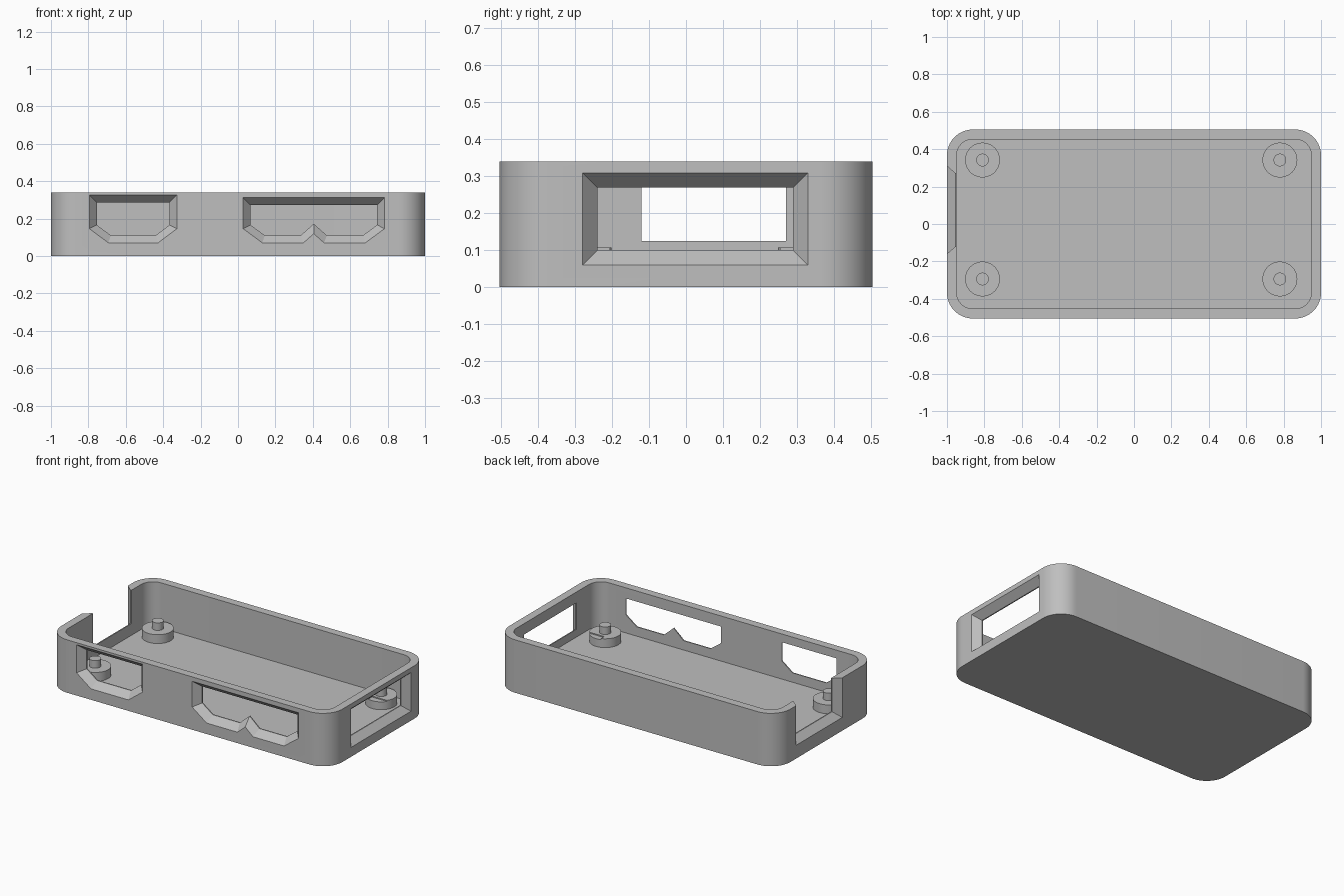
import bpy, bmesh, math
from mathutils import Vector

cube = bpy.data.objects.get("Cube")
if cube:
    bpy.data.objects.remove(cube, do_unlink=True)

grey = bpy.data.materials.new("plain grey")
grey.use_nodes = True
colour = (0.52, 0.52, 0.52, 1)
grey.diffuse_color = colour
grey.node_tree.nodes["Principled BSDF"].inputs["Base Color"].default_value = colour


def loft(name, rings):
    """Closed solid through rings of equal point count."""
    bm = bmesh.new()
    loops = [[bm.verts.new(p) for p in ring] for ring in rings]
    n = len(loops[0])
    for a, b in zip(loops, loops[1:]):
        for i in range(n):
            j = (i + 1) % n
            bm.faces.new((a[i], a[j], b[j], b[i]))
    bm.faces.new(loops[0])
    bm.faces.new(loops[-1])
    bmesh.ops.recalc_face_normals(bm, faces=bm.faces)
    mesh = bpy.data.meshes.new(name)
    bm.to_mesh(mesh)
    bm.free()
    obj = bpy.data.objects.new(name, mesh)
    bpy.context.collection.objects.link(obj)
    mesh.materials.append(grey)
    return obj


def rounded(hx, hy, r, z, seg=14):
    pts = []
    for k, (sx, sy) in enumerate(((1, 1), (-1, 1), (-1, -1), (1, -1))):
        for i in range(seg + 1):
            a = math.pi / 2 * (k + i / seg)
            pts.append((sx * (hx - r) + r * math.cos(a),
                        sy * (hy - r) + r * math.sin(a), z))
    return pts


def circle(x, y, r, z, seg=48):
    steps = [2 * math.pi * i / seg for i in range(seg)]
    return [(x + r * math.cos(a), y + r * math.sin(a), z) for a in steps]


def outset(pts, t):
    """Offset a counter-clockwise outline outward with mitred corners."""
    result = []
    for i, p in enumerate(pts):
        p, prev, nxt = Vector(p), Vector(pts[i - 1]), Vector(pts[(i + 1) % len(pts)])
        d1, d2 = (p - prev).normalized(), (nxt - p).normalized()
        n1, n2 = Vector((d1.y, -d1.x)), Vector((d2.y, -d2.x))
        result.append(p + (n1 + n2) * (t / (1 + n1.dot(n2))))
    return result


def port_cutter(name, inner, place, depth):
    """Opening that flares outward into a chamfered frame."""
    outer = outset(inner, 0.04)
    steps = ((outer, -0.1), (outer, -0.0005), (inner, 0.045), (inner, depth))
    obj = loft(name, [[place(u, v, d) for u, v in ring] for ring, d in steps])
    obj.hide_render = True
    return obj


def finish(obj, cutters):
    bpy.ops.object.select_all(action='DESELECT')
    obj.select_set(True)
    bpy.context.view_layer.objects.active = obj
    for c in cutters:
        mod = obj.modifiers.new("cut", 'BOOLEAN')
        mod.operation = 'DIFFERENCE'
        mod.solver = 'EXACT'
        mod.object = c
        bpy.ops.object.modifier_apply(modifier=mod.name)
    bpy.ops.object.shade_smooth_by_angle(angle=math.radians(25))


def rect(u0, u1, v0, v1):
    return [(u0, v0), (u1, v0), (u1, v1), (u0, v1)]


def front(u, v, d):
    return (u, -0.505 + d, v)


# Tray: outer wall, rim, inner wall and floor
tray = loft("tray", [rounded(1, 0.505, 0.138, 0), rounded(1, 0.505, 0.138, 0.34),
                     rounded(0.948, 0.453, 0.086, 0.34),
                     rounded(0.948, 0.453, 0.086, 0.05)])

# Port openings in the front and both ends
small_port = [(-0.68, 0.11), (-0.44, 0.11), (-0.366, 0.166),
              (-0.366, 0.287), (-0.755, 0.287), (-0.755, 0.166)]
double_port = [(0.143, 0.11), (0.335, 0.11), (0.405, 0.172), (0.475, 0.11),
               (0.668, 0.11), (0.744, 0.166), (0.744, 0.272), (0.067, 0.272),
               (0.067, 0.166)]
right_end = port_cutter("end_window_cutter", rect(-0.24, 0.29, 0.1, 0.27),
                        lambda u, v, d: (1 - d, u, v), 0.25)
cutters = [
    right_end,
    port_cutter("small_port_cutter", small_port, front, 0.1),
    port_cutter("double_port_cutter", double_port, front, 0.1),
    port_cutter("end_slot_cutter", rect(-0.12, 0.27, 0.125, 0.6),
                lambda u, v, d: (-1 + d, u, v), 0.1),
]
finish(tray, cutters)

# Standoffs with locating pins; the end window notches the nearest pair
for x, side in ((-0.81, "right"), (0.78, "left")):
    for y, end in ((-0.294, "front"), (0.342, "back")):
        post = loft(f"{end}_{side}_standoff",
                    [circle(x, y, r, z) for r, z in
                     ((0.093, 0.04), (0.093, 0.107), (0.034, 0.107), (0.034, 0.155))])
        finish(post, [right_end] if x > 0 else [])

for c in cutters:
    bpy.data.objects.remove(c, do_unlink=True)
